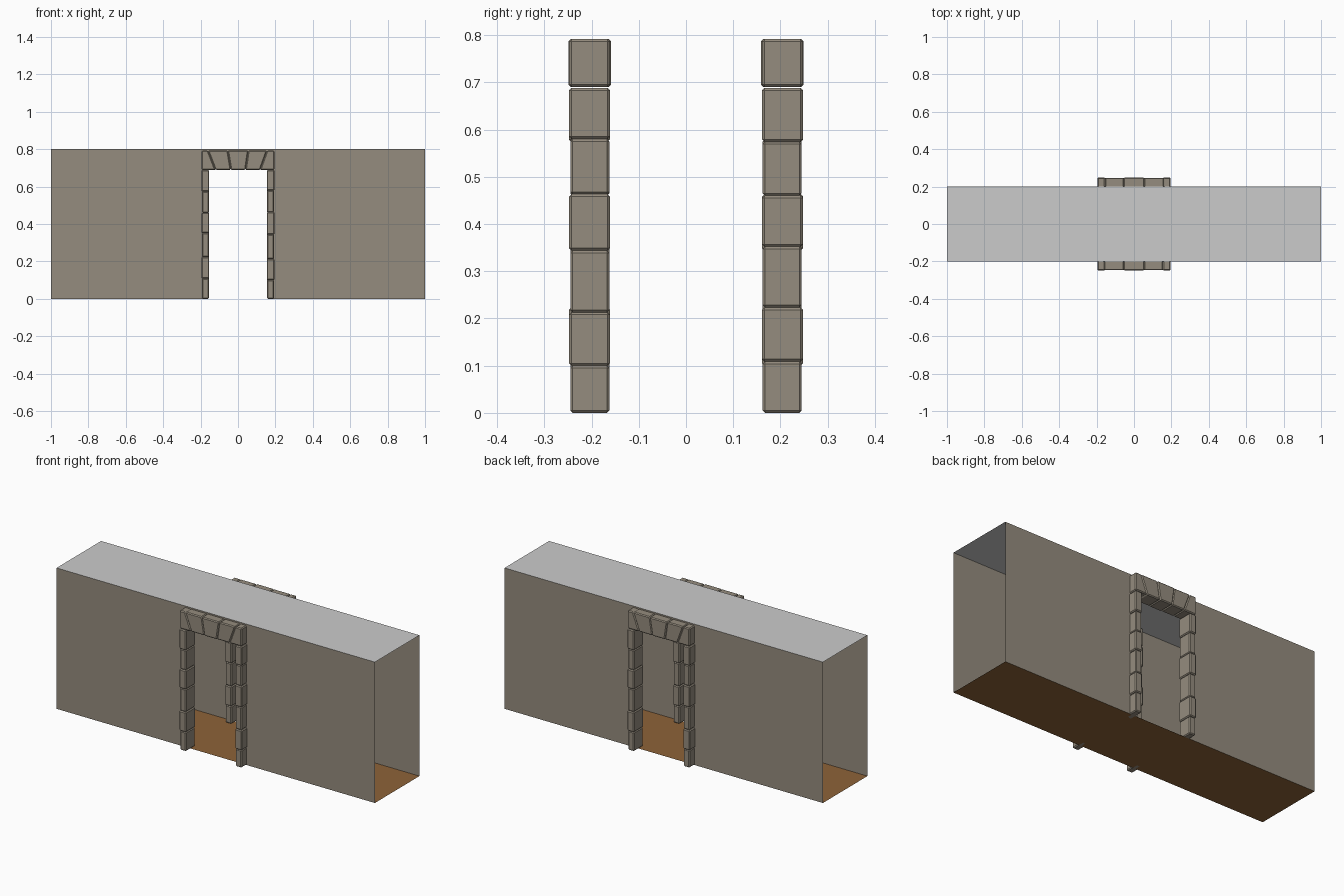
import bpy, bmesh, math
from mathutils import Matrix

if "Cube" in bpy.data.objects:
    bpy.data.objects.remove(bpy.data.objects["Cube"])


def material(name, rgb):
    m = bpy.data.materials.new(name)
    m.diffuse_color = (*rgb, 1)
    m.use_nodes = True
    m.node_tree.nodes["Principled BSDF"].inputs["Base Color"].default_value = m.diffuse_color
    return m


wall_mat = material("wall stone", (0.30, 0.263, 0.209))
trim_mat = material("trim stone", (0.30, 0.263, 0.209))
ceil_mat = material("ceiling grey", (0.60, 0.60, 0.60))
floor_mat = material("floor brown", (0.27, 0.125, 0.04))


def finish(bm, name, mat):
    me = bpy.data.meshes.new(name)
    bm.to_mesh(me)
    bm.free()
    me.materials.append(mat)
    ob = bpy.data.objects.new(name, me)
    bpy.context.collection.objects.link(ob)
    return ob


def sheet(name, polys, mat):
    bm = bmesh.new()
    for p in polys:
        bm.faces.new([bm.verts.new(v) for v in p])
    bmesh.ops.remove_doubles(bm, verts=bm.verts[:], dist=1e-5)
    return finish(bm, name, mat)


def stone(bm, profile, y0, y1, bevel=0.005):
    """Bevelled block: an xz outline extruded from y0 to y1."""
    b = bmesh.new()
    f = b.faces.new([b.verts.new((x, y0, z)) for x, z in profile])
    r = bmesh.ops.extrude_face_region(b, geom=[f])
    for v in r["geom"]:
        if isinstance(v, bmesh.types.BMVert):
            v.co.y = y1
    bmesh.ops.recalc_face_normals(b, faces=b.faces[:])
    bmesh.ops.bevel(b, geom=b.edges[:], offset=bevel, segments=1,
                    affect='EDGES', profile=0.5)
    tmp = bpy.data.meshes.new("tmp")
    b.to_mesh(tmp)
    b.free()
    bm.from_mesh(tmp)
    bpy.data.meshes.remove(tmp)


# joint heights of the two door posts, and lintel joints (bottom x, top x)
LEFT = [0, 0.109, 0.223, 0.352, 0.46, 0.574, 0.688]
RIGHT = [0, 0.100, 0.213, 0.344, 0.463, 0.58, 0.688]
LINTEL = [(-0.195, -0.195), (-0.121, -0.160), (-0.038, -0.055),
          (0.040, 0.055), (0.118, 0.155), (0.195, 0.195)]

HX, HZ = 0.175, 0.74   # wall opening, hidden behind the stones
for side, turn in (("front", 0), ("back", math.pi)):
    rot = Matrix.Rotation(turn, 4, 'Z')
    # wall with doorway
    w = sheet(side + "_wall", [
        [(x0, -0.2, z0), (x1, -0.2, z0), (x1, -0.2, z1), (x0, -0.2, z1)]
        for x0, x1, z0, z1 in ((-1, -HX, 0, HZ), (HX, 1, 0, HZ), (-1, -HX, HZ, 0.8),
                               (-HX, HX, HZ, 0.8), (HX, 1, HZ, 0.8))], wall_mat)
    w.data.transform(rot)
    # door posts
    for label, zs, sx in (("left", LEFT, -1), ("right", RIGHT, 1)):
        bm = bmesh.new()
        for i, (a, b) in enumerate(zip(zs, zs[1:])):
            d = 0.003 if i % 2 == 0 else 0
            xa, xb = sorted((sx * (0.154 + d / 2), sx * (0.196 - d)))
            stone(bm, [(xa, a), (xb, a), (xb, b), (xa, b)], -0.248 + d, -0.161 - d / 2)
        finish(bm, f"{side}_{label}_post", trim_mat).data.transform(rot)
    # flat arch lintel of wedge stones
    bm = bmesh.new()
    for i, ((a, c), (b, d)) in enumerate(zip(LINTEL, LINTEL[1:])):
        p = 0.002 if i == 2 else 0
        stone(bm, [(a, 0.69), (b, 0.69), (d, 0.792), (c, 0.792)], -0.247 - p, -0.161 + p)
    finish(bm, side + "_lintel", trim_mat).data.transform(rot)

# floor and ceiling
for name, z, mat in (("floor", 0, floor_mat), ("ceiling", 0.8, ceil_mat)):
    sheet(name, [[(-1, -0.2, z), (1, -0.2, z), (1, 0.2, z), (-1, 0.2, z)]], mat)
